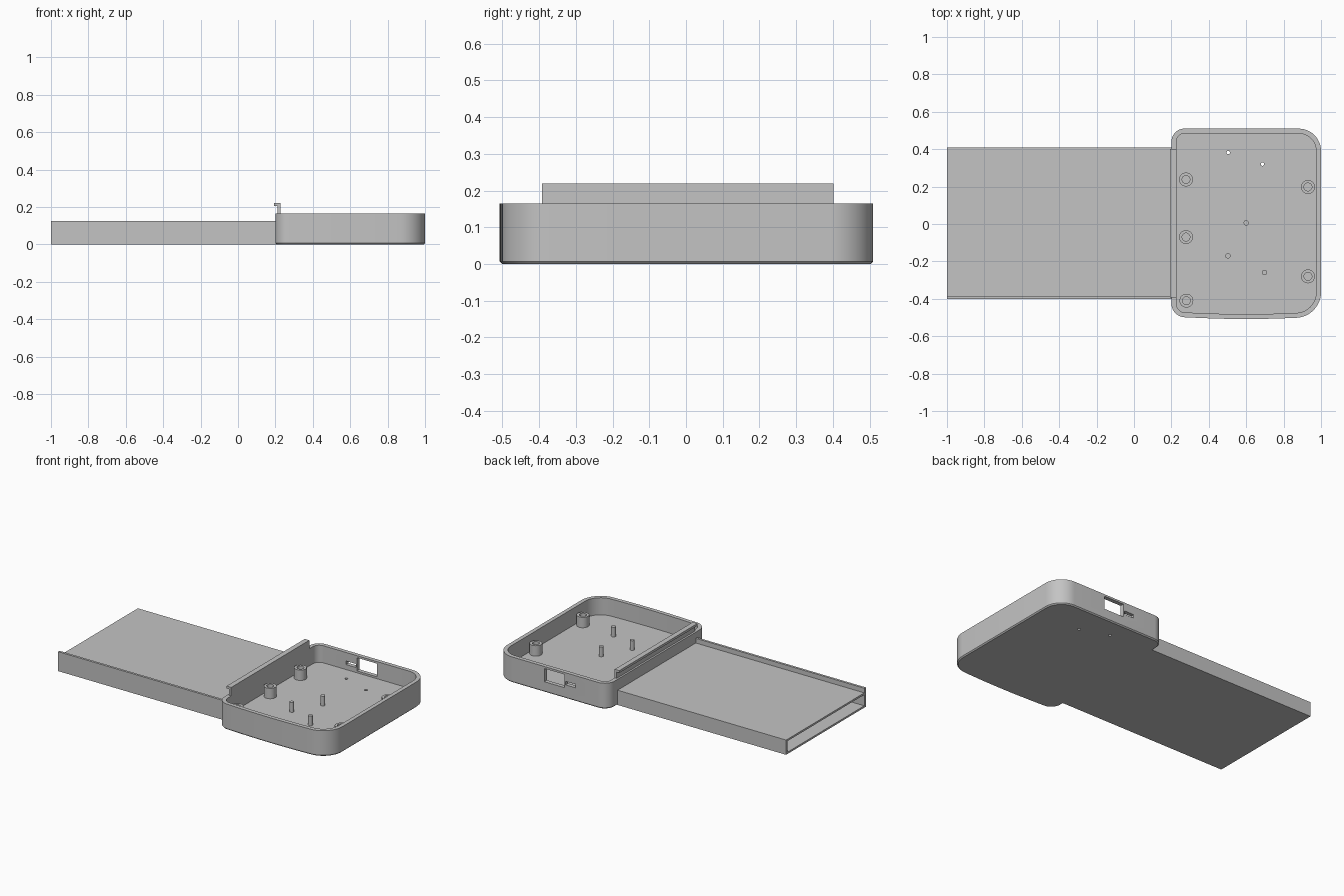
import bpy, bmesh, math

cube = bpy.data.objects.get("Cube")
if cube:
    bpy.data.objects.remove(cube, do_unlink=True)

grey = bpy.data.materials.new("plain_grey")
grey.use_nodes = True
COLOUR = (0.55, 0.55, 0.55, 1)
grey.diffuse_color = COLOUR
grey.node_tree.nodes["Principled BSDF"].inputs["Base Color"].default_value = COLOUR


def activate(obj):
    bpy.ops.object.select_all(action="DESELECT")
    obj.select_set(True)
    bpy.context.view_layer.objects.active = obj


def smooth(obj):
    activate(obj)
    bpy.ops.object.shade_smooth_by_angle(angle=math.radians(20))


def finish(name, bm):
    bmesh.ops.recalc_face_normals(bm, faces=bm.faces)
    mesh = bpy.data.meshes.new(name)
    bm.to_mesh(mesh)
    bm.free()
    mesh.materials.append(grey)
    obj = bpy.data.objects.new(name, mesh)
    bpy.context.collection.objects.link(obj)
    return obj


def box(name, x0, x1, y0, y1, z0, z1):
    bm = bmesh.new()
    bmesh.ops.create_cube(bm, size=1)
    for v in bm.verts:
        v.co = (x0 + (v.co.x + 0.5) * (x1 - x0),
                y0 + (v.co.y + 0.5) * (y1 - y0),
                z0 + (v.co.z + 0.5) * (z1 - z0))
    return finish(name, bm)


def loft(name, loops):
    """Skin a list of (points, z) loops and cap both ends."""
    bm = bmesh.new()
    rings = [[bm.verts.new((x, y, z)) for x, y in pts] for pts, z in loops]
    n = len(rings[0])
    for a, b in zip(rings, rings[1:]):
        for i in range(n):
            j = (i + 1) % n
            bm.faces.new((a[i], a[j], b[j], b[i]))
    bm.faces.new(rings[0])
    bm.faces.new(rings[-1])
    obj = finish(name, bm)
    smooth(obj)
    return obj


def circle(x, y, r, n=32):
    return [(x + r * math.cos(2 * math.pi * i / n),
             y + r * math.sin(2 * math.pi * i / n)) for i in range(n)]


def outline(d):
    """Rounded case outline shrunk by d, with a gently bowed front edge."""
    x0, x1, y0, y1 = 0.2 + d, 1 - d, -0.495 + d, 0.51 - d
    corners = [(x0, y0, 0.07, 180), (x1, y0, 0.13, 270),
               (x1, y1, 0.12, 0), (x0, y1, 0.07, 90)]
    pts = []
    for x, y, r, start in corners:
        r -= d
        cx = x + r if x == x0 else x - r
        cy = y + r if y == y0 else y - r
        for i in range(13):
            a = math.radians(start + 7.5 * i)
            pts.append((cx + r * math.cos(a), cy + r * math.sin(a)))
        if start == 180:
            end = x1 - 0.13 + d
            pts += [(cx + (end - cx) * i / 12, y0) for i in range(1, 12)]
    return [(x, y - 0.013 * math.sin(math.pi * (x - 0.2) / 0.8) if y < -0.3 else y)
            for x, y in pts]


def cut(target, cutter):
    cutter.hide_render = True
    mod = target.modifiers.new("cut", "BOOLEAN")
    mod.operation = "DIFFERENCE"
    mod.solver = "EXACT"
    mod.object = cutter
    activate(target)
    bpy.ops.object.modifier_apply(modifier=mod.name)
    bpy.data.objects.remove(cutter, do_unlink=True)


FLOOR, RIM, WALL = 0.055, 0.165, 0.026

# Open case with rounded corners and a small chamfer under the bottom edge
case = loft("case", [(outline(0.007), 0), (outline(0), 0.007),
                     (outline(0), RIM), (outline(WALL), RIM), (outline(WALL), FLOOR)])

# Port openings in the back wall and small holes through the floor
cut(case, box("port_cutter", 0.508, 0.652, 0.45, 0.6, 0.067, 0.152))
cut(case, box("slot_cutter", 0.43, 0.5, 0.45, 0.6, 0.087, 0.11))
for x, y in [(0.504, 0.382), (0.687, 0.32)]:
    hole = circle(x, y, 0.009, 16)
    cut(case, loft("hole_cutter", [(hole, -0.1), (hole, 0.1)]))
smooth(case)

# Hollow screw bosses
for x, y in [(0.278, 0.238), (0.278, -0.07), (0.28, -0.41), (0.93, 0.198), (0.93, -0.28)]:
    outer, inner = circle(x, y, 0.037), circle(x, y, 0.021)
    loft("screw_boss", [(outer, FLOOR - 0.005), (outer, 0.122), (inner, 0.122), (inner, FLOOR + 0.002)])

# Locating pins
for x, y in [(0.6, 0.006), (0.502, -0.17), (0.698, -0.26)]:
    pin = circle(x, y, 0.014, 24)
    loft("locating_pin", [(pin, FLOOR - 0.005), (pin, 0.117)])

# Hooked lip standing on the inner side of the case wall
box("lip_post", 0.212, 0.226, -0.392, 0.402, RIM - 0.002, 0.205)
box("lip_hook", 0.193, 0.226, -0.392, 0.402, 0.205, 0.22)

# Hollow tray, open at its far end, with a taller front wall
TRAY_END, TRAY_TOP = 0.207, 0.095
box("tray_bottom", -1, TRAY_END, -0.385, 0.398, 0, 0.012)
box("tray_top", -1, TRAY_END, -0.385, 0.398, TRAY_TOP - 0.012, TRAY_TOP)
box("tray_front_wall", -1, TRAY_END, -0.4, -0.385, 0, 0.125)
box("tray_back_wall", -1, TRAY_END, 0.398, 0.41, 0, TRAY_TOP)
